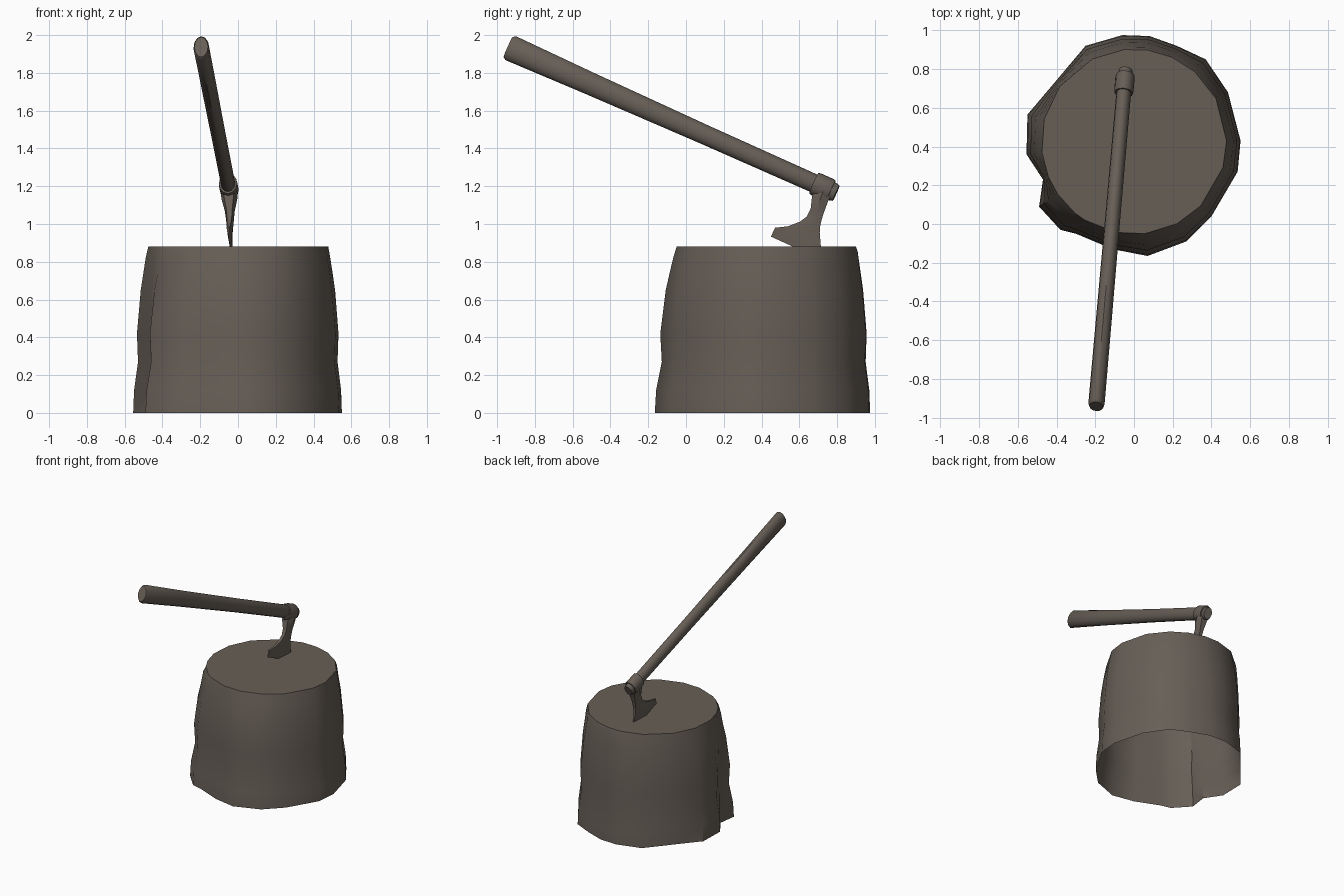
import bpy, bmesh, math, random
from mathutils import Vector

if "Cube" in bpy.data.objects:
    bpy.data.objects.remove(bpy.data.objects["Cube"])

random.seed(4)
mat = bpy.data.materials.new("weathered brown")
mat.diffuse_color = (0.135, 0.113, 0.094, 1)
mat.use_nodes = True
mat.node_tree.nodes["Principled BSDF"].inputs["Base Color"].default_value = mat.diffuse_color


def loft(name, rings, cap_start=True, cap_end=True, angle=40):
    """Skin a list of equal-length closed rings into one object."""
    bm = bmesh.new()
    vs = [[bm.verts.new(p) for p in r] for r in rings]
    n = len(rings[0])
    for a, b in zip(vs, vs[1:]):
        for i in range(n):
            j = (i + 1) % n
            bm.faces.new((a[i], a[j], b[j], b[i]))
    if cap_start:
        bm.faces.new(vs[0][::-1])
    if cap_end:
        bm.faces.new(vs[-1])
    bmesh.ops.recalc_face_normals(bm, faces=bm.faces)
    me = bpy.data.meshes.new(name)
    bm.to_mesh(me)
    bm.free()
    me.materials.append(mat)
    ob = bpy.data.objects.new(name, me)
    bpy.context.collection.objects.link(ob)
    bpy.ops.object.select_all(action='DESELECT')
    ob.select_set(True)
    bpy.context.view_layer.objects.active = ob
    bpy.ops.object.shade_smooth_by_angle(angle=math.radians(angle))
    return ob


# stump: root outline blending upward into a round cut top, open underneath
base = [(0.55, 0.43), (0.485, 0.68), (0.37, 0.85), (0.22, 0.92), (0.08, 0.97),
        (-0.06, 0.975), (-0.25, 0.92), (-0.41, 0.73), (-0.55, 0.565),
        (-0.555, 0.36), (-0.47, 0.23), (-0.49, 0.09), (-0.38, -0.03),
        (-0.30, -0.05), (-0.11, -0.13), (0.07, -0.165), (0.27, -0.09),
        (0.40, 0.04), (0.535, 0.27)]
CY, R = 0.425, 0.478
rings = []
for z, w, jit in ((0, 1, 0), (0.12, 0.94, 0), (0.27, 0.68, 0), (0.42, 0.75, 0),
                  (0.65, 0.5, 0), (0.75, 0.32, 0.01), (0.83, 0.16, 0.022), (0.88, 0, 0)):
    ring = []
    for x, y in base:
        d = Vector((x, y - CY))
        r = d.length * w + R * (1 - w)
        d.normalize()
        ring.append((d.x * r, CY + d.y * r, z + random.uniform(-jit, jit)))
    rings.append(ring)
loft("stump", rings, cap_start=False, angle=38)

# axe axes: along the handle, sideways, and up within the blade plane
butt, tip = Vector((-0.195, -0.942, 1.937)), Vector((-0.043, 0.795, 1.163))
along = (tip - butt).normalized()
side = Vector((1, -0.064, 0.05)).normalized()
up = side.cross(along).normalized()
length = (tip - butt).length


def ovals(stations, n=12):
    return [[butt + along * (t * length)
             + side * (hw * math.cos(2 * math.pi * i / n))
             + up * (hh * math.sin(2 * math.pi * i / n)) for i in range(n)]
            for t, hw, hh in stations]


# handle, thicker at the butt
loft("handle", ovals([(0, 0.036, 0.058), (0.008, 0.042, 0.069), (0.25, 0.041, 0.06),
                      (0.6, 0.039, 0.052), (0.992, 0.038, 0.049), (1, 0.034, 0.044)]))
# axe head socket around the handle
loft("axe_socket", ovals([(0.932, 0.048, 0.06), (0.94, 0.05, 0.063),
                          (0.978, 0.05, 0.063), (0.985, 0.047, 0.058)]))


# axe blade: front edge point, back edge point, half thickness
def plane_x(y, z):
    return -0.045 + 0.064 * (y - 0.75) - 0.05 * (z - 1.17)


rows = [((0.69, 1.20), (0.775, 1.17), 0.046),
        ((0.667, 1.145), (0.752, 1.12), 0.042),
        ((0.66, 1.08), (0.728, 1.055), 0.026),
        ((0.64, 1.04), (0.715, 1.01), 0.021),
        ((0.603, 1.012), (0.709, 0.98), 0.018),
        ((0.54, 0.988), (0.708, 0.955), 0.015),
        ((0.471, 0.98), (0.71, 0.93), 0.012),
        ((0.45, 0.933), (0.718, 0.835), 0.0015)]
sections = []
for f, b, h in rows:
    m = ((f[0] + b[0]) / 2, (f[1] + b[1]) / 2 - (0.012 if h < 0.01 else 0))
    loop = [(f, 0.6), (m, 1), (b, 0.6), (b, -0.6), (m, -1), (f, -0.6)]
    sections.append([(plane_x(*p) + k * h, p[0], p[1]) for p, k in loop])
loft("axe_blade", sections, angle=35)
